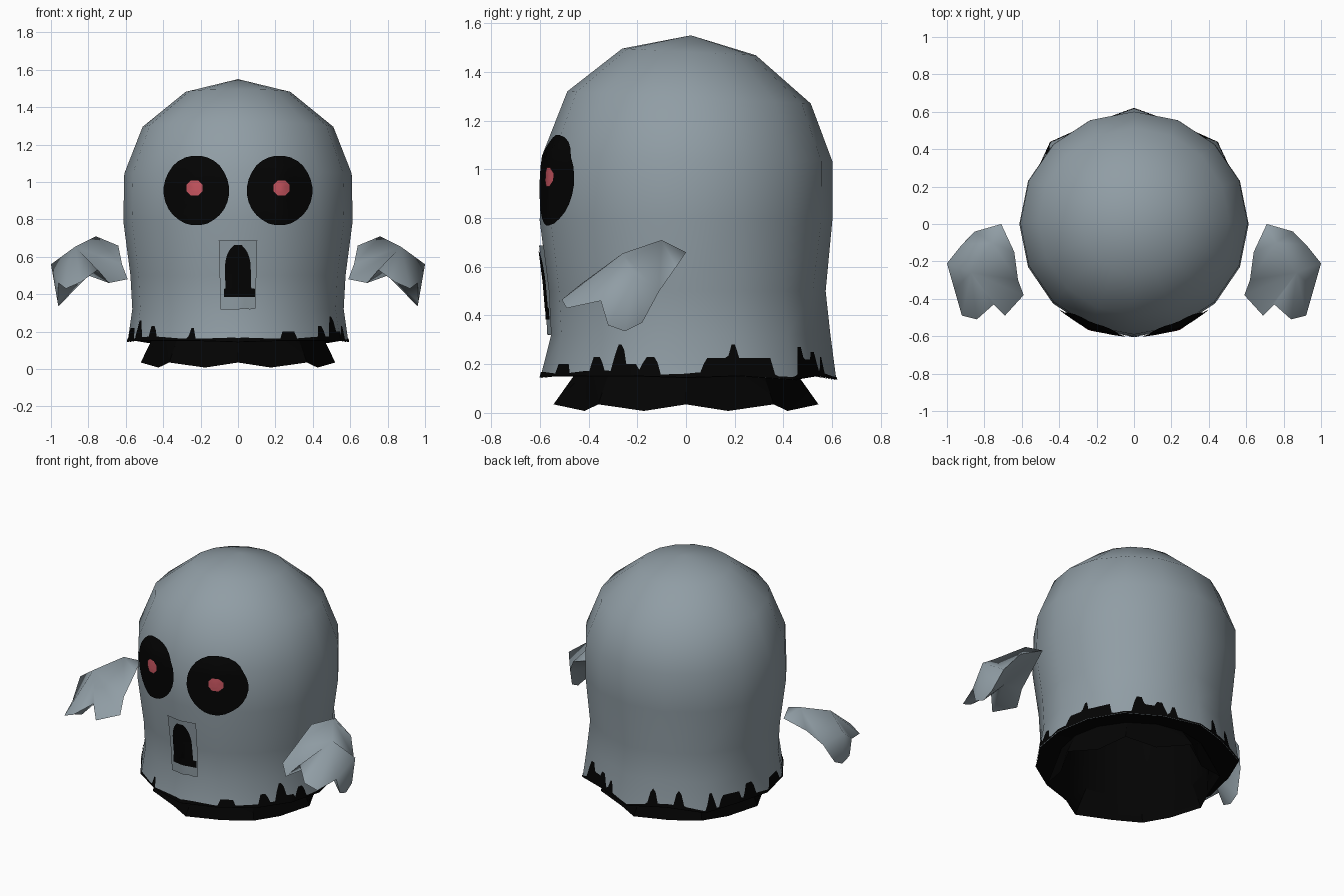
import bpy, bmesh
from math import sin, cos, pi, radians, sqrt
from mathutils import Vector
from mathutils.bvhtree import BVHTree

cube = bpy.data.objects.get("Cube")
if cube:
    bpy.data.objects.remove(cube, do_unlink=True)


def material(name, rgb):
    m = bpy.data.materials.new(name)
    m.use_nodes = True
    m.diffuse_color = (*rgb, 1)
    bsdf = m.node_tree.nodes["Principled BSDF"]
    bsdf.inputs["Base Color"].default_value = (*rgb, 1)
    bsdf.inputs["Roughness"].default_value = 0.9
    return m


GREY = material("sheet grey", (0.28, 0.338, 0.375))
BLACK = material("black", (0.001, 0.001, 0.001))
RED = material("pupil red", (0.57, 0.09, 0.115))


def make(name, verts, faces, mat, recalc=False):
    mesh = bpy.data.meshes.new(name)
    mesh.from_pydata([tuple(v) for v in verts], [], faces)
    bm = bmesh.new()
    bm.from_mesh(mesh)
    bmesh.ops.remove_doubles(bm, verts=bm.verts, dist=0.0001)
    if recalc:
        bmesh.ops.recalc_face_normals(bm, faces=bm.faces)
    for f in bm.faces:
        f.smooth = True
    bm.to_mesh(mesh)
    bm.free()
    mesh.materials.append(mat)
    ob = bpy.data.objects.new(name, mesh)
    bpy.context.collection.objects.link(ob)
    return ob


def sharpen(ob, degrees):
    bpy.ops.object.select_all(action="DESELECT")
    ob.select_set(True)
    bpy.context.view_layer.objects.active = ob
    bpy.ops.object.shade_smooth_by_angle(angle=radians(degrees))


def grid_faces(rows, cols, closed=False):
    """Quads for a vertex grid; closed wraps the columns."""
    faces = []
    for r in range(rows - 1):
        for c in range(cols if closed else cols - 1):
            d = (c + 1) % cols
            faces.append((r * cols + c, r * cols + d,
                          (r + 1) * cols + d, (r + 1) * cols + c))
    return faces


SIDES = 16
DEPTH = 0.98
FOLDS = (2, 4, 6)


def ring(radius, z, tilt=0.0):
    """Radius and z are numbers or functions of the side index."""
    out = []
    for i in range(SIDES):
        a = 2 * pi * i / SIDES
        r = radius(i) if callable(radius) else radius
        h = z(i) if callable(z) else z
        y = DEPTH * r * sin(a)
        out.append(Vector((r * cos(a), y + 0.25 * tilt, h - tilt * y)))
    return out


# Hem flares into points at the back folds
def hem_radius(i):
    return 0.63 if i in FOLDS else 0.61 if i == 12 else 0.59


def hem_z(i):
    return 0.136 if i in FOLDS else 0.145 if i % 4 == 0 else 0.152


# Sheet body: leaning domed head, waist in front and folds behind
body_rings = [ring(hem_radius, hem_z),
              ring(lambda i: 0.605 if i in FOLDS else 0.565, 0.32),
              ring(lambda i: 0.585 if i in FOLDS else 0.575, 0.5),
              ring(0.613, 0.79), ring(0.608, 1.045, 0.02),
              ring(0.51, 1.295, 0.05), ring(0.28, 1.482, 0.05)]
verts = [v for r in body_rings for v in r]
faces = grid_faces(len(body_rings), SIDES, True)
verts.append(Vector((0, 0.02, 1.55)))
last = (len(body_rings) - 1) * SIDES
faces += [(last + i, last + (i + 1) % SIDES, len(verts) - 1) for i in range(SIDES)]
make("sheet_body", verts, faces, GREY)
surface = BVHTree.FromPolygons(verts, faces)


# Dark underskirt: hem underside, pointed skirt and deep hollow inside
def skirt_radius(i):
    return 0.46 if i % 2 else 0.555 if i in (4, 12) else 0.52


skirt_rings = [ring(lambda i: hem_radius(i) + 0.002, lambda i: hem_z(i) - 0.002),
               ring(0.455, 0.17),
               ring(skirt_radius, lambda i: 0.008 if i % 2 else 0.035),
               ring(0.45, 0.18), ring(0.42, 0.75)]
verts = [v for r in skirt_rings for v in r]
faces = [f[::-1] for f in grid_faces(len(skirt_rings), SIDES, True)]
inner = (len(skirt_rings) - 1) * SIDES
faces.append(tuple(range(inner + SIDES - 1, inner - 1, -1)))
sharpen(make("underskirt", verts, faces, BLACK), 40)

# Ragged dark edge on the hem: angle, half width (degrees), top height
DRIPS = [(-29, 1.5, 0.28), (-26, 6, 0.2), (-15, 2.5, 0.23), (22, 14, 0.225),
         (20, 1, 0.28), (54, 2, 0.27), (61, 4, 0.22), (66, 2, 0.25),
         (74, 1, 0.23), (105, 1, 0.26), (120, 1, 0.26), (139, 1, 0.25),
         (152, 6, 0.22), (166, 3, 0.25), (190, 6, 0.22), (205, 1, 0.26),
         (218, 2, 0.23), (245, 1, 0.22), (-62, 4, 0.2), (-40, 2, 0.23)]


def drip_height(deg, hem):
    h = hem + 0.016 + 0.006 * sin(radians(deg * 7))
    for centre, half, top in DRIPS:
        gap = abs((deg - centre + 180) % 360 - 180) - half
        h = max(h, top - max(0, gap) * 0.045)
    return h


PER_SIDE = 15
cols = SIDES * PER_SIDE
lower, upper = [], []
for k in range(cols):
    i, t = divmod(k, PER_SIDE)
    j, t = (i + 1) % SIDES, t / PER_SIDE
    low = body_rings[0][i].lerp(body_rings[0][j], t)
    high = body_rings[1][i].lerp(body_rings[1][j], t)
    push = Vector((low.x, low.y, 0)).normalized() * 0.004
    share = (drip_height(360 * k / cols, low.z) - low.z) / (high.z - low.z)
    lower.append(low + push)
    upper.append(low.lerp(high, share) + push)
make("hem_stain", lower + upper, grid_faces(2, cols, True), BLACK)


# Thin face details laid over the front of the sheet
def on_front(x, z, lift):
    hit, normal, _, _ = surface.ray_cast(Vector((x, -2, z)), Vector((0, 1, 0)))
    if normal.y > 0:
        normal = -normal
    return hit + normal * lift


def disc(name, x, z, rx, rz, lift, sides, mat):
    rows = 7
    verts = []
    for r in range(rows):
        s = max(r / (rows - 1), 0.001)
        for c in range(sides):
            a = 2 * pi * (c + 0.5) / sides
            verts.append(on_front(x + rx * s * cos(a), z + rz * s * sin(a), lift))
    faces = [f[::-1] for f in grid_faces(rows, sides, True)]
    make(name, verts, faces, mat)


def strip(name, spans, lift, mat):
    """Patch from (left, right, z) rows, listed from the bottom up."""
    n = 7
    verts = [on_front(a + (b - a) * c / (n - 1), z, lift)
             for a, b, z in spans for c in range(n)]
    make(name, verts, grid_faces(len(spans), n), mat)


for side, s in (("left", 1), ("right", -1)):
    disc(side + "_eye", s * 0.217, 0.953, 0.173, 0.183, 0.015, 28, BLACK)
    disc(side + "_pupil", s * 0.225, 0.968, 0.043, 0.043, 0.02, 8, RED)

# Mouth panel and arched opening
panel = [(-0.09 - 0.01 * t / 6, 0.09 + 0.01 * t / 6, 0.32 + 0.37 * t / 6)
         for t in range(7)]
strip("mouth_panel", panel, 0.016, GREY)
arch = [(-0.07, 0.088, 0.385), (-0.07, 0.088, 0.43), (-0.063, 0.067, 0.432)]
for t in range(8):
    a = t / 7
    w = 0.064 * sqrt(max(0.06, 1 - a * a))
    arch.append((-w - 0.002, w, 0.54 + 0.125 * a))
strip("mouth", arch, 0.021, BLACK)

# Floating hands: cloth mitts fanned from hubs, with a drooping outer finger
OUTLINE = [(.71, 0, .66), (.85, -.04, .6), (.92, -.11, .5), (1, -.21, .56),
           (.955, -.18, .37), (.96, -.25, .335), (.965, -.32, .36),
           (.96, -.35, .46), (.92, -.49, .43), (.84, -.51, .465),
           (.75, -.43, .53), (.69, -.49, .46), (.59, -.38, .48),
           (.62, -.3, .56), (.64, -.15, .66)]
HUBS = [(.76, -.1, .71), (.87, -.26, .655), (.8, -.25, .5)]
ELBOW, FINGER = 3, (4, 5, 6)
n = len(OUTLINE)
WRIST, KNUCKLE, PALM = n, n + 1, n + 2
upper_loop = [i for i in range(n) if i not in FINGER]
lower_loop = [i for i in range(n) if i != ELBOW]
faces = [(j, i, PALM) for i, j in zip(lower_loop, lower_loop[1:] + [0])]
for i, j in zip(upper_loop, upper_loop[1:] + [0]):
    faces.append((i, j, WRIST if i < 2 or i >= n - 2 else KNUCKLE))
faces += [(2, KNUCKLE, WRIST), (n - 2, WRIST, KNUCKLE), (2, 4, ELBOW)]
faces += [(i, i + 1, ELBOW) for i in FINGER]
for side, s in (("left", 1), ("right", -1)):
    hand = make(side + "_hand", [(s * x, y, z) for x, y, z in OUTLINE + HUBS],
                faces, GREY, recalc=True)
    sharpen(hand, 95)
